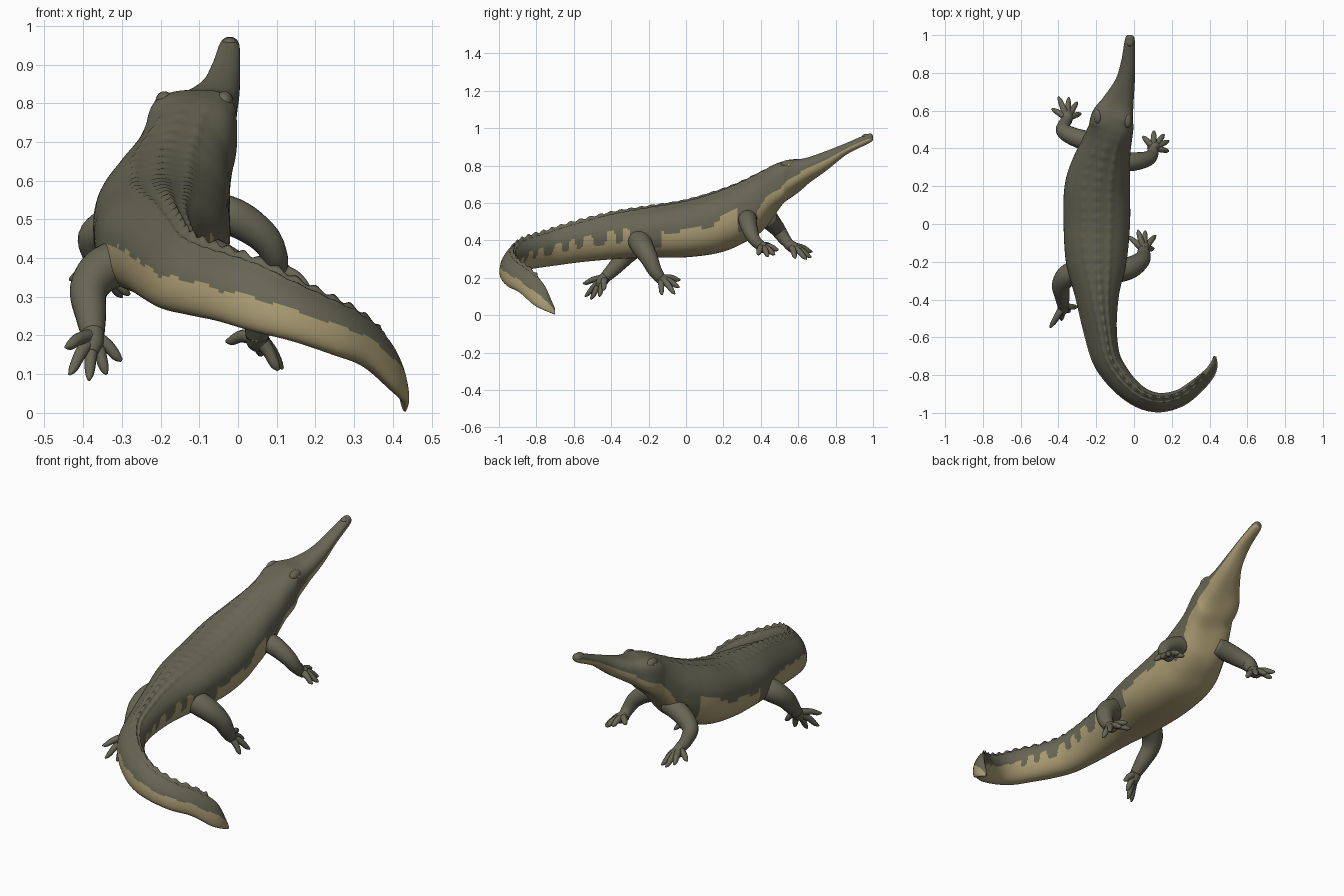
import bpy, bmesh, math
from mathutils import Vector

if "Cube" in bpy.data.objects:
    bpy.data.objects.remove(bpy.data.objects["Cube"])


def material(name, col):
    m = bpy.data.materials.new(name)
    m.diffuse_color = (*col, 1)
    m.use_nodes = True
    m.node_tree.nodes["Principled BSDF"].inputs["Base Color"].default_value = m.diffuse_color
    return m


OLIVE = material("olive hide", (0.135, 0.132, 0.09))
TAN = material("tan belly", (0.40, 0.33, 0.17))


def finish(bm, name, mats):
    bmesh.ops.recalc_face_normals(bm, faces=bm.faces)
    me = bpy.data.meshes.new(name)
    bm.to_mesh(me)
    bm.free()
    for m in mats:
        me.materials.append(m)
    for p in me.polygons:
        p.use_smooth = True
    ob = bpy.data.objects.new(name, me)
    bpy.context.collection.objects.link(ob)
    return ob


def spline(pts, steps):
    """Catmull-Rom through points of any dimension."""
    out = []
    n = len(pts)
    for i in range(n - 1):
        a, b, c, d = (pts[max(i - 1, 0)], pts[i], pts[i + 1], pts[min(i + 2, n - 1)])
        for k in range(steps):
            t = k / steps
            out.append([0.5 * (2 * q + (r - p) * t + (2 * p - 5 * q + 4 * r - s) * t * t
                               + (3 * q - p - 3 * r + s) * t ** 3)
                        for p, q, r, s in zip(a, b, c, d)])
    out.append(list(pts[-1]))
    return out


def skin(bm, rings):
    n = len(rings[0])
    faces = []
    for i in range(len(rings) - 1):
        for j in range(n):
            k = (j + 1) % n
            faces.append((i, j, bm.faces.new((rings[i][j], rings[i][k],
                                              rings[i + 1][k], rings[i + 1][j]))))
    bm.faces.new(rings[0])
    bm.faces.new(rings[-1])
    return faces


def tube(bm, pts, steps=5, n=14):
    path = spline(pts, steps)
    rings = []
    for i, p in enumerate(path):
        d = Vector(path[min(i + 1, len(path) - 1)][:3]) - Vector(path[max(i - 1, 0)][:3])
        q = d.to_track_quat('Z', 'X')
        rings.append([bm.verts.new(Vector(p[:3]) + q @ Vector(
            (p[3] * math.cos(2 * math.pi * j / n), p[3] * math.sin(2 * math.pi * j / n), 0)))
            for j in range(n)])
    skin(bm, rings)


# Body from snout to tail tip: centre x, centre y, half width, top z, bottom z
STATIONS = [
    (-.020, 1.00, .014, .960, .935), (-.022, .975, .026, .970, .918),
    (-.031, .86, .037, .922, .860), (-.048, .75, .053, .878, .775),
    (-.084, .64, .085, .840, .700), (-.113, .56, .113, .832, .635),
    (-.125, .49, .120, .812, .570), (-.150, .40, .135, .765, .450),
    (-.175, .30, .158, .715, .385), (-.195, .18, .174, .668, .335),
    (-.197, .00, .176, .615, .310), (-.200, -.20, .160, .580, .308),
    (-.195, -.38, .115, .548, .300), (-.180, -.55, .087, .505, .285),
    (-.150, -.70, .073, .462, .265), (-.100, -.79, .066, .435, .252),
    (-.030, -.87, .058, .412, .236), (.050, -.925, .052, .385, .210),
    (.140, -.945, .048, .342, .185), (.240, -.922, .043, .296, .150),
    (.320, -.867, .038, .256, .118), (.390, -.800, .028, .200, .055),
    (.420, -.750, .018, .140, .025), (.428, -.700, .006, .035, .003)]


def spow(v, e):
    return math.copysign(abs(v) ** e, v)


def pale_limit(s, right):
    """Height fraction below which the hide is pale, by length along the body."""
    if s < .36:
        return .45
    if s < .60:
        return .45 - .6 * (s - .36) + .02 * math.sin(s * 60)
    if s < .71:
        return .15
    if s < .82:
        return .56
    if s < 1.15:
        return .47 + .03 * math.sin(s * 33)
    if s < 1.30:
        return .20
    if s < 2.0 and right:
        return .48 + .14 * math.tanh(3 * math.sin(s * 62 + math.sin(s * 23)))
    return .51 + .025 * math.sin(s * 60) + .015 * math.sin(s * 31)


def build_body():
    bm = bmesh.new()
    path = spline(STATIONS, 14)
    N = 84
    rings, info, s = [], [], 0
    for i, (x, y, w, zt, zb) in enumerate(path):
        a, b = path[max(i - 1, 0)], path[min(i + 1, len(path) - 1)]
        d = Vector((b[0] - a[0], b[1] - a[1], 0))
        s += d.length / 2
        d.normalize()
        side = Vector((-d.y, d.x, 0))
        tail = min(max((s - 1.1) / .5, 0), 1)          # 0 on trunk, 1 on tail
        head = math.exp(-((s - .45) / .10) ** 2)       # boxy flat skull
        back = min(max((s - .5) / .15, 0), 1) * (1 if s < 2.42 else 0)
        saw = .5 + .5 * math.sin(s * 115)
        h = (zt - zb) / 2
        ring = []
        for j in range(N):
            t = 2 * math.pi * j / N
            c, sn = math.cos(t), math.sin(t)
            taper = (.17 + .18 * tail) * (1 - head)
            px = w * spow(c, .82 - .2 * head) * (1 - taper * max(sn, 0) ** 2)
            pz = h * spow(sn, .80 + .15 * tail - .25 * head)
            # rows of raised scutes on the back, one toothed crest on the tail
            if sn > .5:
                mid = math.exp(-((t - math.pi / 2) / .10) ** 2)
                row = sum(math.exp(-((t - math.pi / 2 - o) / .08) ** 2) for o in (-.42, .42))
                pz += back * ((.007 + .012 * tail) * mid * (.4 + .6 * saw)
                              + .008 * row * (.5 + .5 * saw))
            px += .22 * tail * pz                      # tail rolls inward
            ring.append(bm.verts.new(Vector((x, y, (zt + zb) / 2 + pz)) + side * px))
        rings.append(ring)
        info.append((s, zt, zb))
    # pale underside with a blotched upper edge
    for i, j, f in skin(bm, rings):
        s, zt, zb = info[i]
        right = math.cos(2 * math.pi * (j + .5) / N) > 0
        z = f.calc_center_median().z
        f.material_index = int((z - zb) / (zt - zb) < pale_limit(s, right))
    return finish(bm, "body", [OLIVE, TAN])


build_body()


# Legs: path points with radius, then five toe tips
def leg(name, pts, tips):
    bm = bmesh.new()
    tube(bm, [(*p[:3], p[3] * .9) for p in pts], 6, 20)
    a = Vector(pts[-1][:3])
    centre = sum((Vector(t) for t in tips), Vector()) / len(tips)
    palm = a.lerp(centre, .3)
    tube(bm, [(*a.lerp(palm, -.6), .028), (*palm, .030), (*palm.lerp(centre, .4), .016)], 4, 14)
    for t in tips:
        t = Vector(t)
        start = a.lerp(palm, .3)
        knuckle = start.lerp(t, .5) + Vector((0, 0, .008))
        tube(bm, [(*start, .022), (*knuckle, .0165), (*start.lerp(t, .82), .0125), (*t, .004)], 4, 10)
    finish(bm, name, [OLIVE])


leg("rear_left_leg",
    [(-.23, -.23, .41, .07), (-.34, -.265, .375, .066), (-.385, -.32, .32, .055),
     (-.38, -.385, .25, .044), (-.375, -.43, .205, .034)],
    [(-.445, -.55, .17), (-.435, -.54, .10), (-.385, -.51, .085),
     (-.34, -.465, .10), (-.30, -.44, .135)])
leg("rear_right_leg",
    [(-.14, -.26, .42, .07), (-.03, -.235, .37, .066), (.03, -.20, .31, .054),
     (.05, -.17, .245, .043), (.05, -.14, .20, .034)],
    [(-.03, -.065, .185), (.02, -.03, .19), (.06, -.035, .15),
     (.115, -.06, .115), (.105, -.13, .11)])
leg("front_right_leg",
    [(-.12, .33, .53, .06), (-.01, .33, .505, .055), (.065, .343, .455, .046),
     (.095, .365, .405, .037), (.10, .40, .37, .030)],
    [(.045, .465, .365), (.105, .495, .35), (.16, .475, .325),
     (.185, .44, .315), (.185, .385, .325)])
leg("front_left_leg",
    [(-.20, .43, .53, .06), (-.30, .455, .50, .055), (-.37, .49, .46, .046),
     (-.37, .525, .41, .037), (-.355, .555, .375, .030)],
    [(-.435, .61, .345), (-.40, .675, .34), (-.345, .67, .31),
     (-.30, .645, .30), (-.28, .585, .305)])


def ball(name, loc, scale, mat):
    bm = bmesh.new()
    bmesh.ops.create_uvsphere(bm, u_segments=20, v_segments=12, radius=1)
    for v in bm.verts:
        v.co = Vector([c * k + l for c, k, l in zip(v.co, scale, loc)])
    finish(bm, name, [mat])


# Brow ridges, eyes and nostril bump
for label, x, y, out in (("left", -.19, .57, -1), ("right", -.035, .55, 1)):
    ball(label + "_brow", (x, y, .805), (.023, .042, .026), OLIVE)
    ball(label + "_eye", (x + out * .018, y, .802), (.008, .011, .009), TAN)
ball("nostril_bump", (-.022, .965, .956), (.02, .025, .014), OLIVE)
